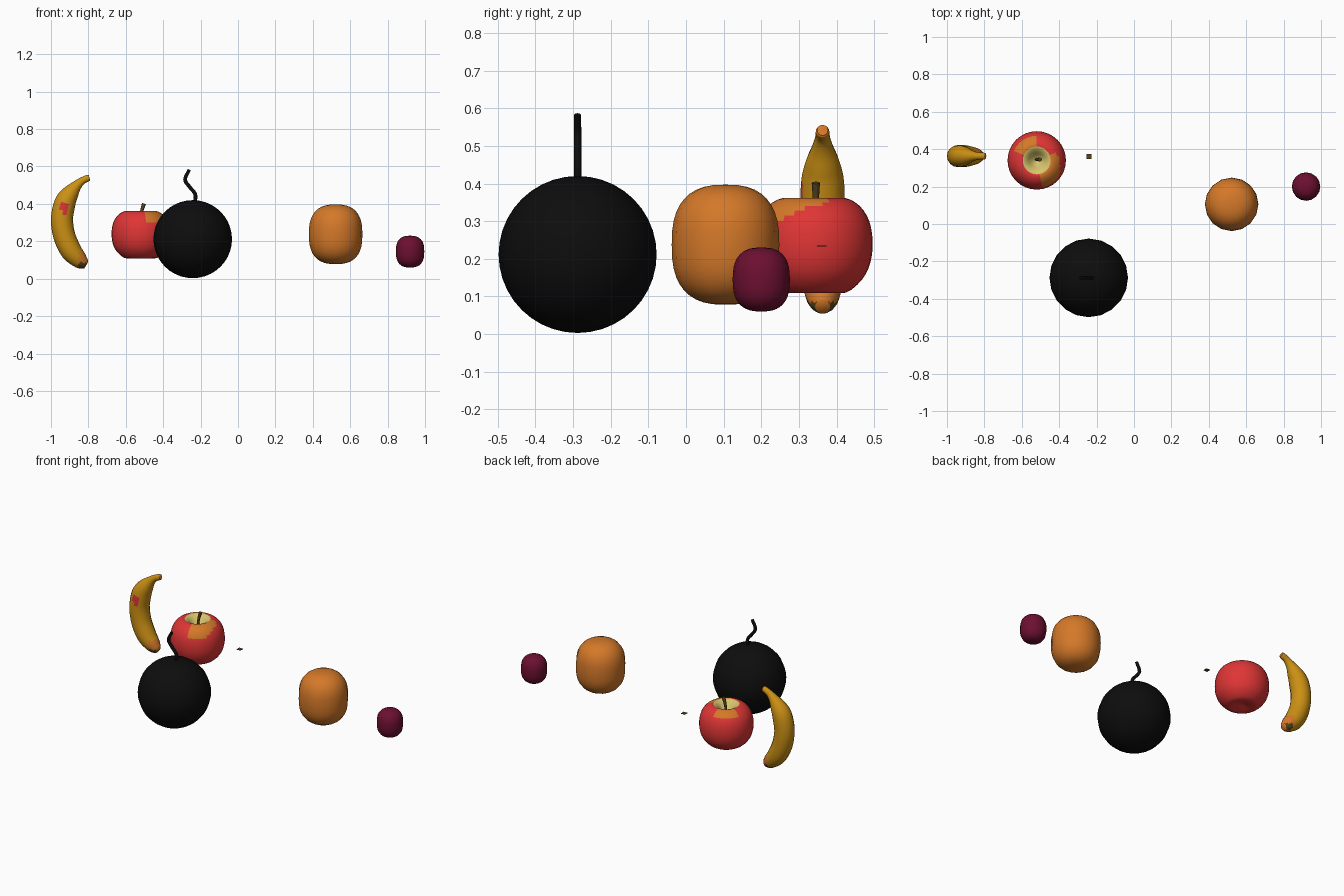
import bpy, bmesh, math
from mathutils import Vector

if "Cube" in bpy.data.objects:
    bpy.data.objects.remove(bpy.data.objects["Cube"])

def material(name, rgb):
    m = bpy.data.materials.new(name)
    m.diffuse_color = (*rgb, 1)
    m.use_nodes = True
    m.node_tree.nodes["Principled BSDF"].inputs["Base Color"].default_value = m.diffuse_color
    return m

RED = material("apple red", (0.74, 0.036, 0.036))
ORANGE = material("orange", (0.66, 0.19, 0.022))
GOLD = material("banana gold", (0.60, 0.28, 0.007))
PLUM = material("plum", (0.15, 0.005, 0.03))
CREAM = material("pale yellow", (0.68, 0.55, 0.15))
BROWN = material("stem brown", (0.10, 0.06, 0.012))
BLACK = material("black", (0.004, 0.004, 0.004))

def skin(name, rings, mats, rule=None):
    """Bridge equal rings of points, cap both ends, colour faces by rule(centre)."""
    bm = bmesh.new()
    loops = [[bm.verts.new(p) for p in ring] for ring in rings]
    n = len(loops[0])
    for a, b in zip(loops, loops[1:]):
        for i in range(n):
            j = (i + 1) % n
            bm.faces.new((a[i], a[j], b[j], b[i]))
    bm.faces.new(loops[0][::-1])
    bm.faces.new(loops[-1])
    bmesh.ops.recalc_face_normals(bm, faces=bm.faces)
    for f in bm.faces:
        f.smooth = True
        if rule:
            f.material_index = rule(f.calc_center_median())
    me = bpy.data.meshes.new(name)
    bm.to_mesh(me)
    bm.free()
    for m in mats:
        me.materials.append(m)
    ob = bpy.data.objects.new(name, me)
    bpy.context.collection.objects.link(ob)
    return ob

def lathe(name, centre, profile, sides, mats, rule=None):
    cx, cy = centre
    rings = [[(cx + r * math.cos(math.tau * i / sides), cy + r * math.sin(math.tau * i / sides), z)
              for i in range(sides)] for r, z in profile]
    return skin(name, rings, mats, rule)

def smooth_path(pts, steps):
    """Catmull-Rom through tuples of any length."""
    v = [Vector(p) for p in pts]
    v = [2 * v[0] - v[1]] + v + [2 * v[-1] - v[-2]]
    out = []
    for k in range(1, len(v) - 2):
        a, b, c, d = v[k - 1:k + 3]
        for s in range(steps):
            t = s / steps
            out.append(0.5 * (2 * b + (c - a) * t + (2 * a - 5 * b + 4 * c - d) * t * t
                              + (3 * b - a - 3 * c + d) * t ** 3))
    return out + [v[-2]]

def tube(name, y, pts, sides, mats, rule=None, steps=4):
    """Sweep in the x-z plane; pts are (x, z, radius)."""
    path = smooth_path(pts, steps)
    rings = []
    for k, p in enumerate(path):
        a, b = path[max(k - 1, 0)], path[min(k + 1, len(path) - 1)]
        t = Vector((b.x - a.x, b.y - a.y)).normalized()
        ring = []
        for i in range(sides):
            w = math.tau * i / sides
            u = p.z * math.cos(w)
            ring.append((p.x - t.y * u, y + p.z * math.sin(w), p.y + t.x * u))
        rings.append(ring)
    return skin(name, rings, mats, rule)

def superoval(r, z0, z1, power, rings=20):
    """Half profile of a rounded, slightly boxy body."""
    mid, h = (z0 + z1) / 2, (z1 - z0) / 2
    out = []
    for i in range(rings + 1):
        a = -math.pi / 2 + math.pi * i / rings
        c, s = max(math.cos(a), 0.004), math.sin(a)
        out.append((r * c ** (2 / power), mid + math.copysign(h * abs(s) ** (2 / power), s)))
    return out

# round black bomb with its wavy fuse
lathe("bomb_body", (-0.242, -0.288), superoval(0.21, 0.003, 0.42, 2), 20, [BLACK])
tube("bomb_fuse", -0.288, [(-0.232, 0.40, 0.010), (-0.228, 0.45, 0.010), (-0.258, 0.49, 0.010),
                           (-0.283, 0.53, 0.010), (-0.260, 0.583, 0.009)], 8, [BLACK])

# orange and plum
lathe("orange_fruit", (0.522, 0.105), superoval(0.143, 0.078, 0.397, 2.6), 16, [ORANGE])
lathe("plum_fruit", (0.92, 0.2), superoval(0.076, 0.06, 0.23, 2.6), 16, [PLUM])

# apple: pale hollow at the top, two orange blushes around it
AX, AY = -0.52, 0.34
def apple_rule(c):
    r = math.hypot(c.x - AX, c.y - AY)
    ang = math.degrees(math.atan2(c.y - AY, c.x - AX))
    if c.z < 0.29:
        return 0 if r > 0.075 or c.z < 0.2 else 1
    if r < 0.073:
        return 1
    if 92 < ang < 155 and r < 0.133:
        return 2
    if -78 < ang < 25 and r < 0.143 - 0.04 * max(0, ang + 30) / 55:
        return 2
    return 0

apple = smooth_path([(0.002, 0.125), (0.04, 0.115), (0.085, 0.11), (0.128, 0.145), (0.15, 0.19),
                     (0.156, 0.245), (0.147, 0.30), (0.122, 0.34), (0.085, 0.361), (0.055, 0.35),
                     (0.028, 0.32), (0.002, 0.30)], 3)
lathe("apple_body", (AX, AY), [(p.x, p.y) for p in apple], 32, [RED, CREAM, ORANGE], apple_rule)
tube("apple_stem", 0.345, [(-0.522, 0.29, 0.008), (-0.517, 0.35, 0.008), (-0.503, 0.402, 0.011)],
     8, [BROWN])

# loose flat stem chip
skin("stem_chip", [[(-0.24 + dx, 0.361 + dy, z) for dx, dy in
     ((-.013, -.013), (.013, -.013), (.013, .013), (-.013, .013))] for z in (0.233, 0.236)], [BROWN])

# banana: orange tip and blush, brown spots at the lower end
def banana_rule(c):
    if c.x > -0.797 and c.z > 0.5:
        return 1
    if c.z < 0.085 and c.x > -0.855 and abs(c.y - 0.363) > 0.012:
        return 2
    if c.z < 0.14 and c.x > -0.85:
        return 1
    if c.y < 0.33 and 0.34 < c.z < 0.40 and -0.945 < c.x < -0.91:
        return 3
    return 0

tube("banana", 0.363, [(-0.794, 0.541, 0.014), (-0.802, 0.538, 0.018), (-0.835, 0.522, 0.020),
                       (-0.865, 0.495, 0.029), (-0.897, 0.455, 0.046), (-0.925, 0.405, 0.057),
                       (-0.941, 0.32, 0.059), (-0.929, 0.23, 0.059), (-0.893, 0.15, 0.057),
                       (-0.848, 0.10, 0.045), (-0.822, 0.080, 0.031), (-0.811, 0.073, 0.020)],
     16, [GOLD, ORANGE, BROWN, RED], banana_rule)

# smooth shading with sharp rims kept
for ob in bpy.data.objects:
    ob.select_set(True)
bpy.context.view_layer.objects.active = bpy.data.objects["bomb_body"]
bpy.ops.object.shade_smooth_by_angle(angle=math.radians(50))
